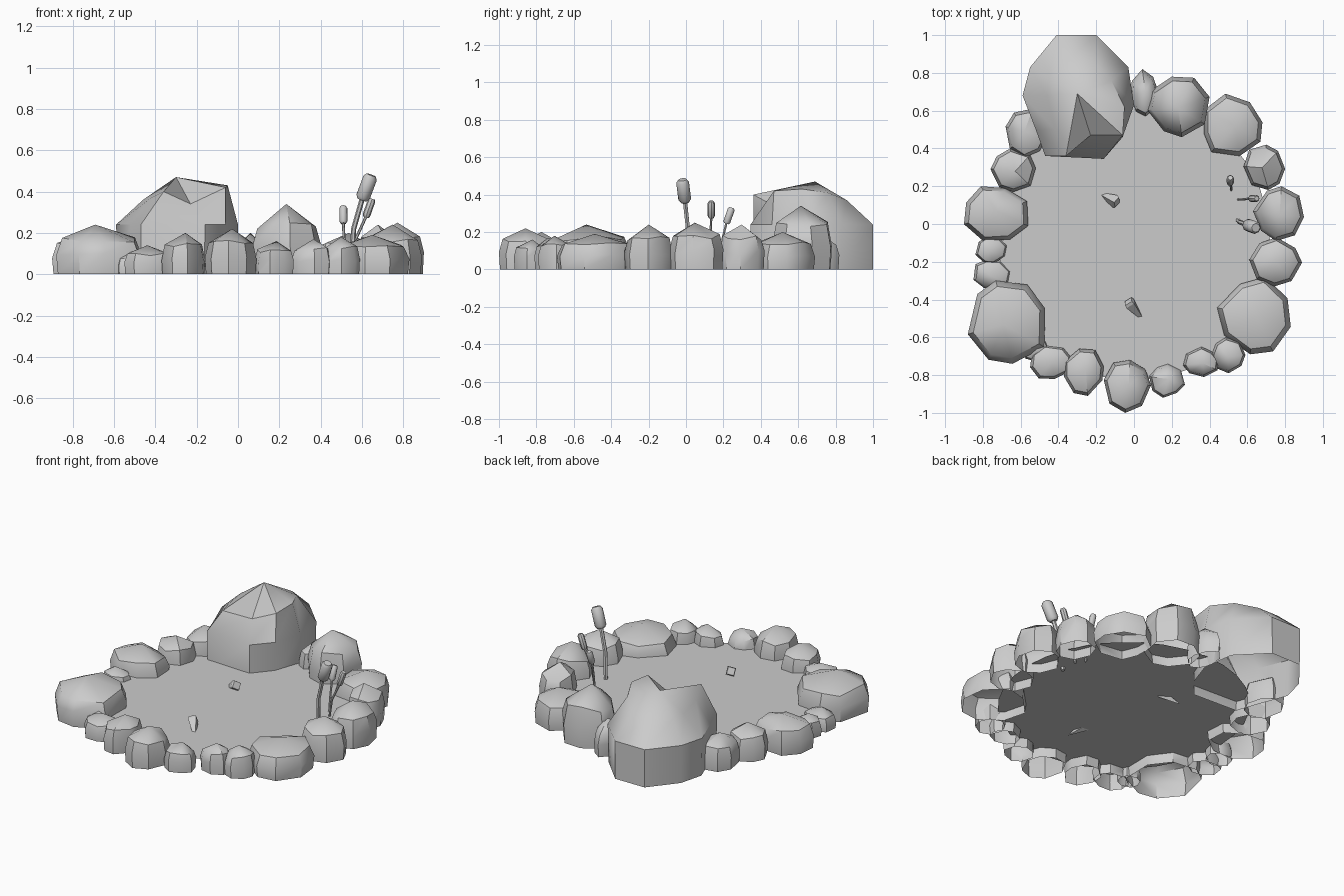
import bpy, bmesh, math, random
from mathutils import Vector

if "Cube" in bpy.data.objects:
    bpy.data.objects.remove(bpy.data.objects["Cube"])

random.seed(4)
WATER_Z = 0.06


def finish(name, bm, angle=40):
    bmesh.ops.recalc_face_normals(bm, faces=bm.faces)
    me = bpy.data.meshes.new(name)
    bm.to_mesh(me)
    bm.free()
    ob = bpy.data.objects.new(name, me)
    bpy.context.collection.objects.link(ob)
    bpy.ops.object.select_all(action='DESELECT')
    bpy.context.view_layer.objects.active = ob
    ob.select_set(True)
    bpy.ops.object.shade_smooth_by_angle(angle=math.radians(angle))
    return ob


def loft(bm, rings, tip=None, base_tip=None):
    """Bridge rings of points; optionally close the ends with a point."""
    vs = [[bm.verts.new(p) for p in r] for r in rings]
    n = len(vs[0])
    for a, b in zip(vs, vs[1:]):
        for i in range(n):
            j = (i + 1) % n
            bm.faces.new((a[i], a[j], b[j], b[i]))
    for ring, p in ((vs[-1], tip), (vs[0], base_tip)):
        if p is not None:
            t = bm.verts.new(p)
            for i in range(n):
                bm.faces.new((ring[i], ring[(i + 1) % n], t))


def stone(name, x0, x1, y0, y1, h):
    """Hollow low-poly stone, open underneath, fitted to its footprint."""
    n, turn = 8, random.uniform(0, 0.7)
    poly = []
    for i in range(n):
        a = turn + 2 * math.pi * (i + random.uniform(-.15, .15)) / n
        r = random.uniform(.92, 1.06)
        poly.append((r * math.cos(a), r * math.sin(a)))
    lx, hx = min(p[0] for p in poly), max(p[0] for p in poly)
    ly, hy = min(p[1] for p in poly), max(p[1] for p in poly)
    poly = [((x - lx) / (hx - lx) - .5, (y - ly) / (hy - ly) - .5) for x, y in poly]
    cx, cy, w, d = (x0 + x1) / 2, (y0 + y1) / 2, x1 - x0, y1 - y0
    px, py = random.uniform(-.06, .06) * w, random.uniform(-.06, .06) * d
    rings = []
    for z, s in ((0, .96), (.38, 1), (.7, .86)):
        rings.append([(cx + x * w * s, cy + y * d * s,
                       h * (z + (random.uniform(-.06, .06) if z else 0))) for x, y in poly])
    bm = bmesh.new()
    loft(bm, rings, (cx + px, cy + py, h))
    finish(name, bm)


# Ring of stones: x range, y range, height
STONES = [
    (-.02, .13, .57, .82, .20), (.07, .40, .46, .78, .34), (.37, .68, .36, .69, .20),
    (.58, .80, .18, .42, .24), (.63, .90, -.09, .20, .25), (.61, .89, -.33, -.07, .24),
    (.44, .83, -.69, -.28, .19), (.41, .59, -.79, -.60, .18), (.26, .45, -.81, -.65, .17),
    (.08, .27, -.92, -.74, .16), (-.16, .09, -1.0, -.72, .22), (-.37, -.16, -.91, -.66, .20),
    (-.55, -.33, -.82, -.64, .14), (-.59, -.45, -.73, -.60, .11), (-.88, -.47, -.74, -.30, .24),
    (-.85, -.65, -.35, -.19, .12), (-.84, -.67, -.21, -.07, .13), (-.90, -.56, -.09, .20, .20),
    (-.76, -.52, .17, .40, .20), (-.68, -.46, .35, .61, .20)]
for k, s in enumerate(STONES):
    stone(f"rim_stone_{k + 1}", *s)

# Large boulder with a spill channel facing the water
outline = [(-.47, .36), (-.16, .345), (-.06, .46), (0, .63), (-.03, .83),
           (-.2, 1), (-.41, 1), (-.55, .83), (-.59, .68), (-.52, .5)]
top = [(-.36, .36, .40), (-.23, .47, .34), (-.06, .47, .42), (-.05, .62, .43), (-.12, .76, .41),
       (-.22, .86, .37), (-.36, .86, .37), (-.45, .77, .36), (-.46, .68, .36), (-.42, .5, .37)]
bm = bmesh.new()
loft(bm, [[(x * .98 - .006, y, 0) for x, y in outline],
          [(x, y, .24) for x, y in outline], top], (-.3, .69, .47))
finish("large_boulder", bm)

# Water surface
bm = bmesh.new()
bm.faces.new([bm.verts.new((.72 * math.cos(a), -.09 + .74 * math.sin(a), WATER_Z))
              for a in (2 * math.pi * i / 32 for i in range(32))])
finish("water", bm)


def tube(bm, pts, radii, n=8):
    """Capped tube through points with a radius at each."""
    pts = [Vector(p) for p in pts]
    rings = []
    for i, p in enumerate(pts):
        d = (pts[min(i + 1, len(pts) - 1)] - pts[max(i - 1, 0)]).normalized()
        u = d.cross(Vector((0, 1, 0))).normalized()
        v = d.cross(u)
        rings.append([p + radii[i] * (u * math.cos(t) + v * math.sin(t))
                      for t in (2 * math.pi * k / n for k in range(n))])
    loft(bm, rings, pts[-1], pts[0])


# Cattails: stem base, stem middle, head bottom, head top, head radius
CATTAILS = [
    ((.55, .02, .04), (.56, .01, .22), (.60, -.005, .36), (.645, -.02, .48), .036),
    ((.515, .18, .04), (.515, .19, .14), (.51, .215, .245), (.51, .245, .33), .02),
    ((.55, .13, .04), (.57, .13, .17), (.618, .135, .275), (.65, .135, .365), .02)]
for k, (base, mid, low, high, r) in enumerate(CATTAILS):
    bm = bmesh.new()
    tube(bm, [base, mid, low], [r * .35] * 3, 6)
    finish(f"cattail_stem_{k + 1}", bm)
    bm = bmesh.new()
    a, b = Vector(low), Vector(high)
    tube(bm, [a.lerp(b, t) for t in (0, .12, .88, 1)], [r * .65, r * .95, r * .95, r * .65])
    finish(f"cattail_head_{k + 1}", bm)

# Two diving fish tails poking through the water
for k, (wide, tip) in enumerate((((-.09, .115, .09), (-.20, .17, .03)),
                                 ((-.03, -.41, .10), (.06, -.52, .03)))):
    bm = bmesh.new()
    a, b = Vector(wide), Vector(tip)
    tube(bm, [a, a.lerp(b, .1), b], [.03, .035, .002], 4)
    finish(f"fish_tail_{k + 1}", bm, 20)
